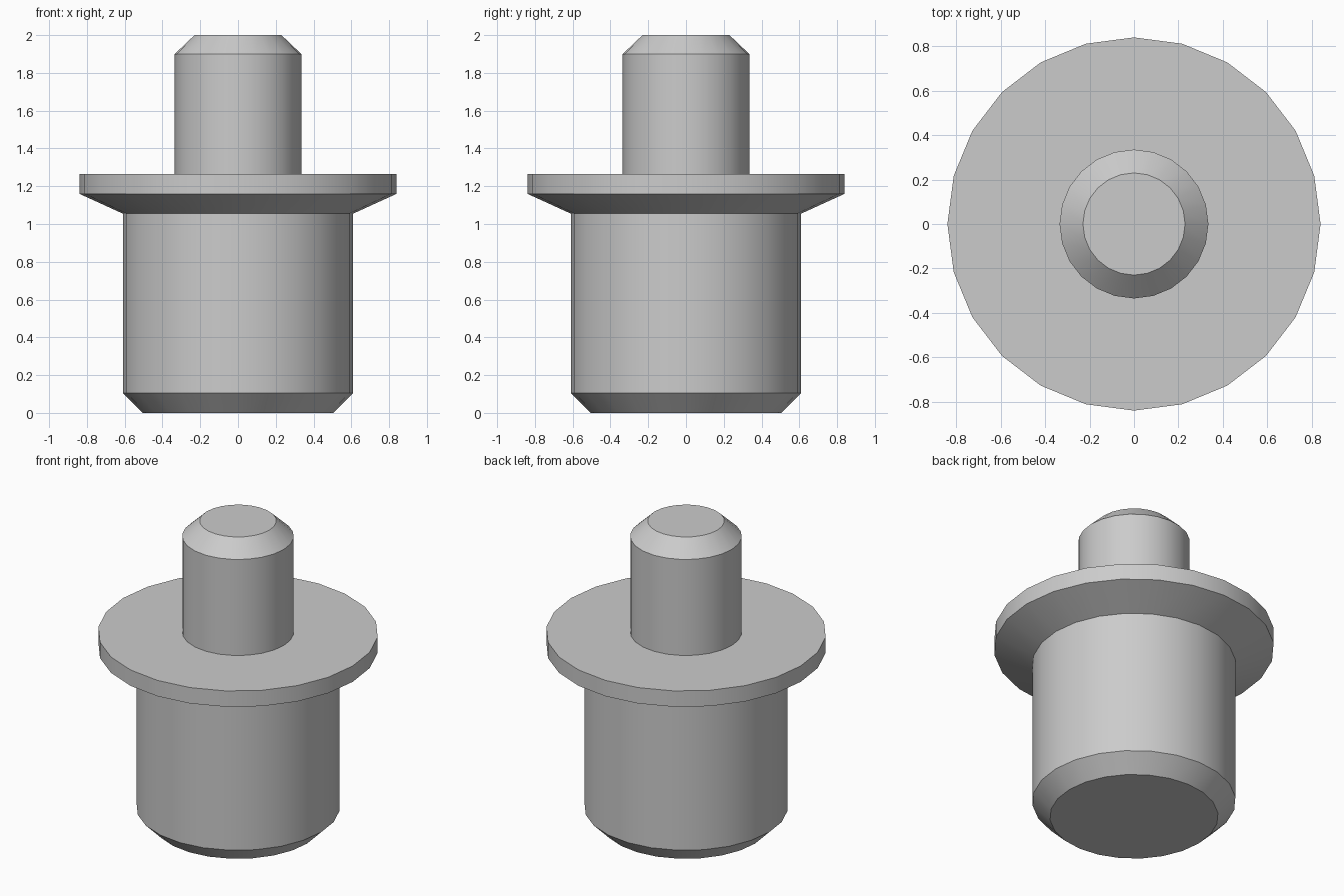
import bpy
import bmesh
import math

SIDES = 24

cube = bpy.data.objects.get("Cube")
if cube:
    bpy.data.objects.remove(cube, do_unlink=True)

# Single plain grey
grey = bpy.data.materials.new("plain grey")
grey.use_nodes = True
colour = (0.6, 0.6, 0.6, 1)
grey.diffuse_color = colour
grey.node_tree.nodes["Principled BSDF"].inputs["Base Color"].default_value = colour


def lathe(name, profile):
    """Turn a (radius, height) profile around z into a closed solid."""
    bm = bmesh.new()
    rings = []
    for radius, z in profile:
        angles = [2 * math.pi * i / SIDES for i in range(SIDES)]
        rings.append([bm.verts.new((radius * math.cos(a), radius * math.sin(a), z))
                      for a in angles])
    for low, high in zip(rings, rings[1:]):
        for i in range(SIDES):
            j = (i + 1) % SIDES
            bm.faces.new((low[i], low[j], high[j], high[i]))
    bm.faces.new(rings[0][::-1])
    bm.faces.new(rings[-1])
    mesh = bpy.data.meshes.new(name)
    bm.to_mesh(mesh)
    bm.free()
    mesh.materials.append(grey)
    obj = bpy.data.objects.new(name, mesh)
    bpy.context.collection.objects.link(obj)
    bpy.ops.object.select_all(action='DESELECT')
    obj.select_set(True)
    bpy.context.view_layer.objects.active = obj
    bpy.ops.object.shade_smooth_by_angle(angle=math.radians(30))
    return obj


# Chamfered body, flared collar and chamfered pin turned as one piece
lathe("flanged_pin", [
    (0.505, 0), (0.61, 0.105), (0.61, 1.055),      # body
    (0.84, 1.16), (0.84, 1.265), (0.335, 1.265),   # collar
    (0.335, 1.9), (0.23, 2.0),                     # pin
])
